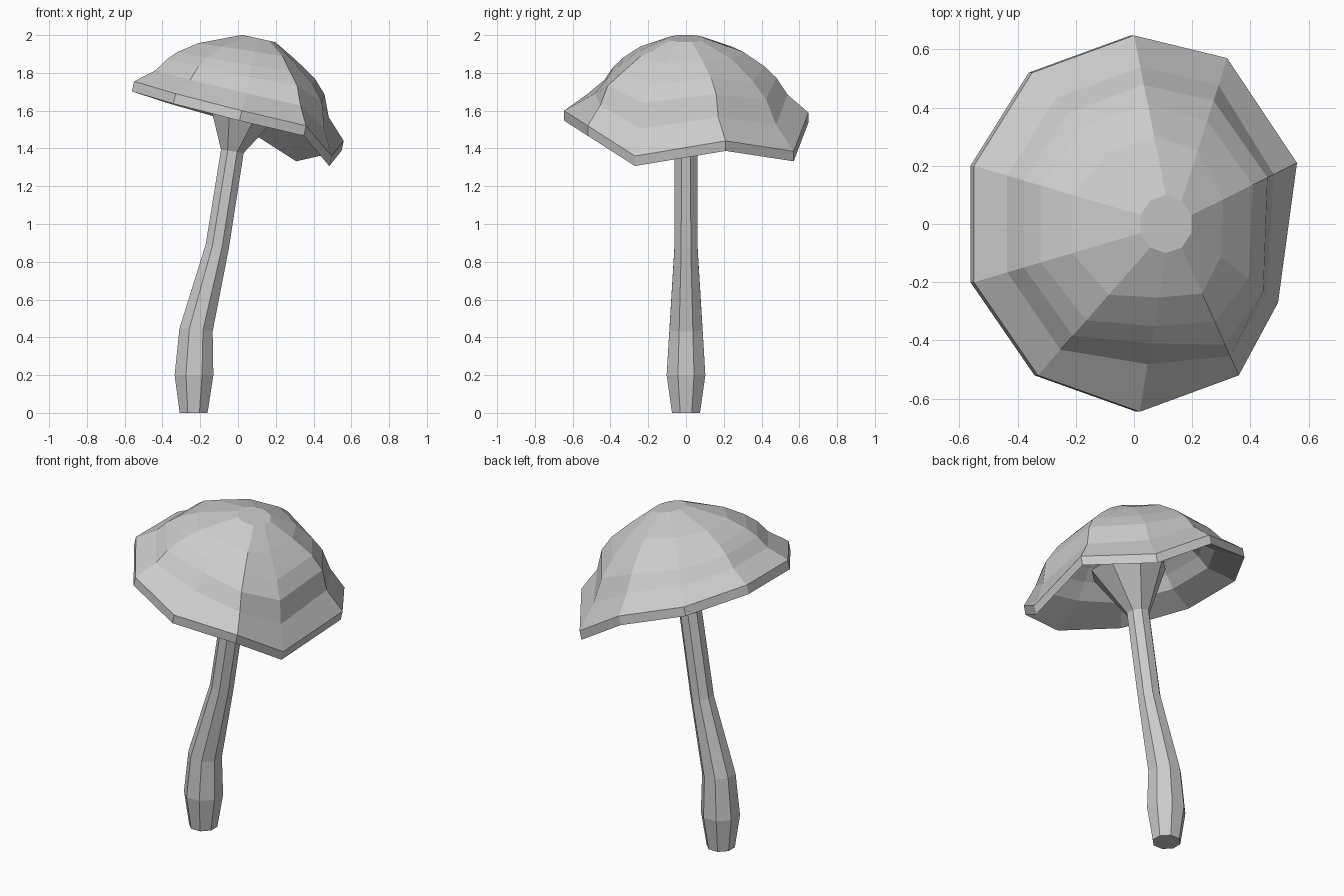
import bpy, bmesh
from math import sin, cos, radians
from mathutils import Vector

if "Cube" in bpy.data.objects:
    bpy.data.objects.remove(bpy.data.objects["Cube"])


def loft(name, rings):
    """Skin a list of equal-sized vertex rings and close both ends."""
    bm = bmesh.new()
    rows = [[bm.verts.new(p) for p in ring] for ring in rings]
    n = len(rows[0])
    for a, b in zip(rows, rows[1:]):
        for i in range(n):
            j = (i + 1) % n
            bm.faces.new((a[i], a[j], b[j], b[i]))
    bm.faces.new(rows[0])
    bm.faces.new(rows[-1])
    bmesh.ops.recalc_face_normals(bm, faces=bm.faces)
    mesh = bpy.data.meshes.new(name)
    bm.to_mesh(mesh)
    bm.free()
    obj = bpy.data.objects.new(name, mesh)
    bpy.context.collection.objects.link(obj)
    return obj


def ring(n, start, step_sign, x, z, r, slope, ry=None):
    """Regular n-gon around (x, 0, z), sloping down towards +x."""
    pts = []
    for i in range(n):
        a = radians(start + step_sign * 360 / n * i)
        dx = r * cos(a)
        pts.append(Vector((x + dx, (ry or r) * sin(a), z - slope * dx)))
    return pts


# Stem: bent octagonal tube flaring into the hollow cap (x, z, radius, slope)
stem = [(-0.235, 0, 0.08, 0), (-0.233, 0.2, 0.111, 0), (-0.222, 0.44, 0.095, 0.1),
        (-0.11, 0.88, 0.066, 0.2), (-0.03, 1.385, 0.065, 0.15), (0.04, 1.64, 0.215, 0.2)]
loft("stem", [ring(8, 22.5, 1, x, z, r, s) for x, z, r, s in stem])

# Cap: sagging ten-sided rim, clockwise from the back
rim = [Vector(p) for p in (
    (0, 0.648, 1.59), (0.32, 0.57, 1.385), (0.56, 0.21, 1.44), (0.495, -0.27, 1.36),
    (0.36, -0.52, 1.52), (0.02, -0.645, 1.60), (-0.33, -0.52, 1.69),
    (-0.55, -0.2, 1.755), (-0.55, 0.2, 1.755), (-0.35, 0.52, 1.69))]
crown = ring(10, 90, -1, 0.11, 1.982, 0.092, 0.22, 0.1)

# Dome profile: drop fraction per ring, outward fraction per meridian
drops = (0.18, 0.37, 0.53, 0.76)
back, left = (0.37, 0.57, 0.69, 0.80), (0.41, 0.60, 0.70, 0.80)
outs = [back, (0.35, 0.56, 0.70, 0.81), (0.30, 0.58, 0.72, 0.78),
        (0.34, 0.66, 0.83, 0.87), (0.36, 0.58, 0.76, 0.85),
        (0.28, 0.46, 0.57, 0.70), back, left, left, back]
rings = [crown]
for k, drop in enumerate(drops):
    row = []
    for c, e, out in zip(crown, rim, outs):
        p = c.lerp(e, out[k])
        p.z = c.z + (e.z - c.z) * drop
        row.append(p)
    rings.append(row)

# Rim edge, then a thin hollow underside following the dome
inner = []
for row in rings[1:]:
    mid = sum(row, Vector()) / 10
    inner.append([mid + (p - mid) * 0.91 + Vector((-0.012, 0, -0.053)) for p in row])
rings.append(rim)
rings.append([p + Vector((-0.012, 0, -0.053)) for p in rim])
rings += inner[::-1]
loft("cap", rings)
